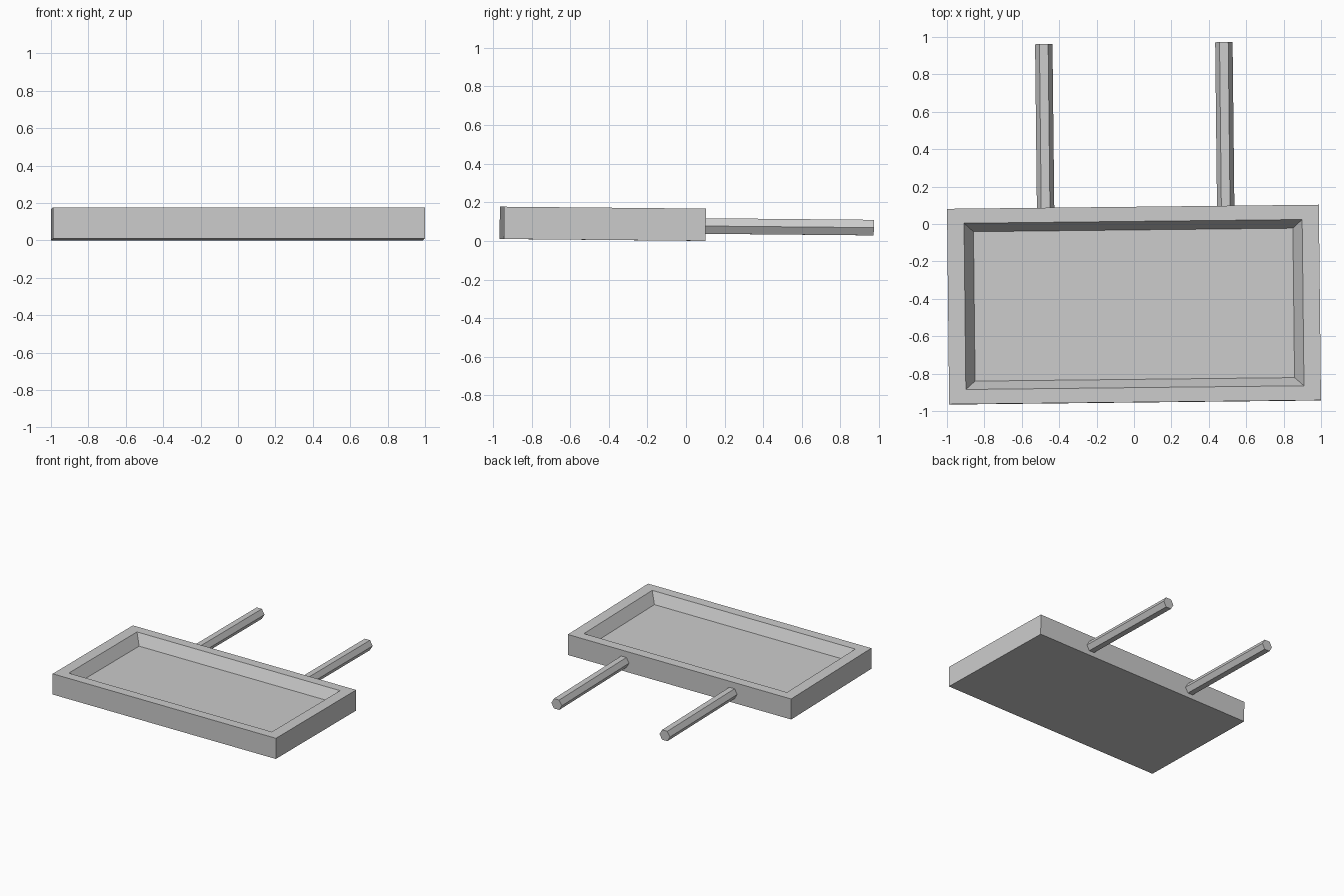
import bpy, bmesh, math
from mathutils import Matrix, Vector

if "Cube" in bpy.data.objects:
    bpy.data.objects.remove(bpy.data.objects["Cube"])

# Single plain grey
grey = bpy.data.materials.new("plain grey")
grey.diffuse_color = (0.6, 0.6, 0.6, 1)
grey.use_nodes = True
grey.node_tree.nodes["Principled BSDF"].inputs["Base Color"].default_value = grey.diffuse_color

# The whole piece sits very slightly turned and tilted
PLACE = (Matrix.Translation((0, -0.432, 0.005))
         @ Matrix.Rotation(0.011, 4, 'Z') @ Matrix.Rotation(-0.0095, 4, 'X'))


def add_object(name, bm):
    bmesh.ops.recalc_face_normals(bm, faces=bm.faces)
    mesh = bpy.data.meshes.new(name)
    bm.to_mesh(mesh)
    bm.free()
    mesh.materials.append(grey)
    obj = bpy.data.objects.new(name, mesh)
    obj.matrix_world = PLACE
    bpy.context.collection.objects.link(obj)


# Tray: solid slab with a sloped-wall recess in the top
W, D, H = 1.988, 1.045, 0.167
bm = bmesh.new()
loops = [(W / 2, D / 2, 0), (W / 2, D / 2, H),
         (W / 2 - 0.09, D / 2 - 0.078, H), (W / 2 - 0.14, D / 2 - 0.123, H - 0.085)]
rings = [[bm.verts.new((sx * x, sy * y, z)) for sx, sy in ((-1, -1), (1, -1), (1, 1), (-1, 1))]
         for x, y, z in loops]
for low, high in zip(rings, rings[1:]):
    for i in range(4):
        j = (i + 1) % 4
        bm.faces.new((low[i], low[j], high[j], high[i]))
bm.faces.new(rings[0])
bm.faces.new(rings[-1])
add_object("tray", bm)

# Two hexagonal rods out of the back wall
START, END = D / 2 - 0.02, 1.398
for name, x in (("left_rod", -0.467), ("right_rod", 0.496)):
    bm = bmesh.new()
    bmesh.ops.create_cone(bm, cap_ends=True, segments=6, radius1=0.0465, radius2=0.0465,
                          depth=END - START)
    # corners point sideways, flat faces up and down
    side = max(bm.verts, key=lambda v: abs(v.co.x)).co
    roll = 0 if abs(abs(side.x) - 0.0465) < 1e-4 else math.radians(30)
    bmesh.ops.transform(bm, verts=bm.verts,
                        matrix=Matrix.Translation((x, (START + END) / 2, 0.077))
                        @ Matrix.Rotation(math.radians(-90), 4, 'X')
                        @ Matrix.Rotation(roll, 4, 'Z'))
    add_object(name, bm)
